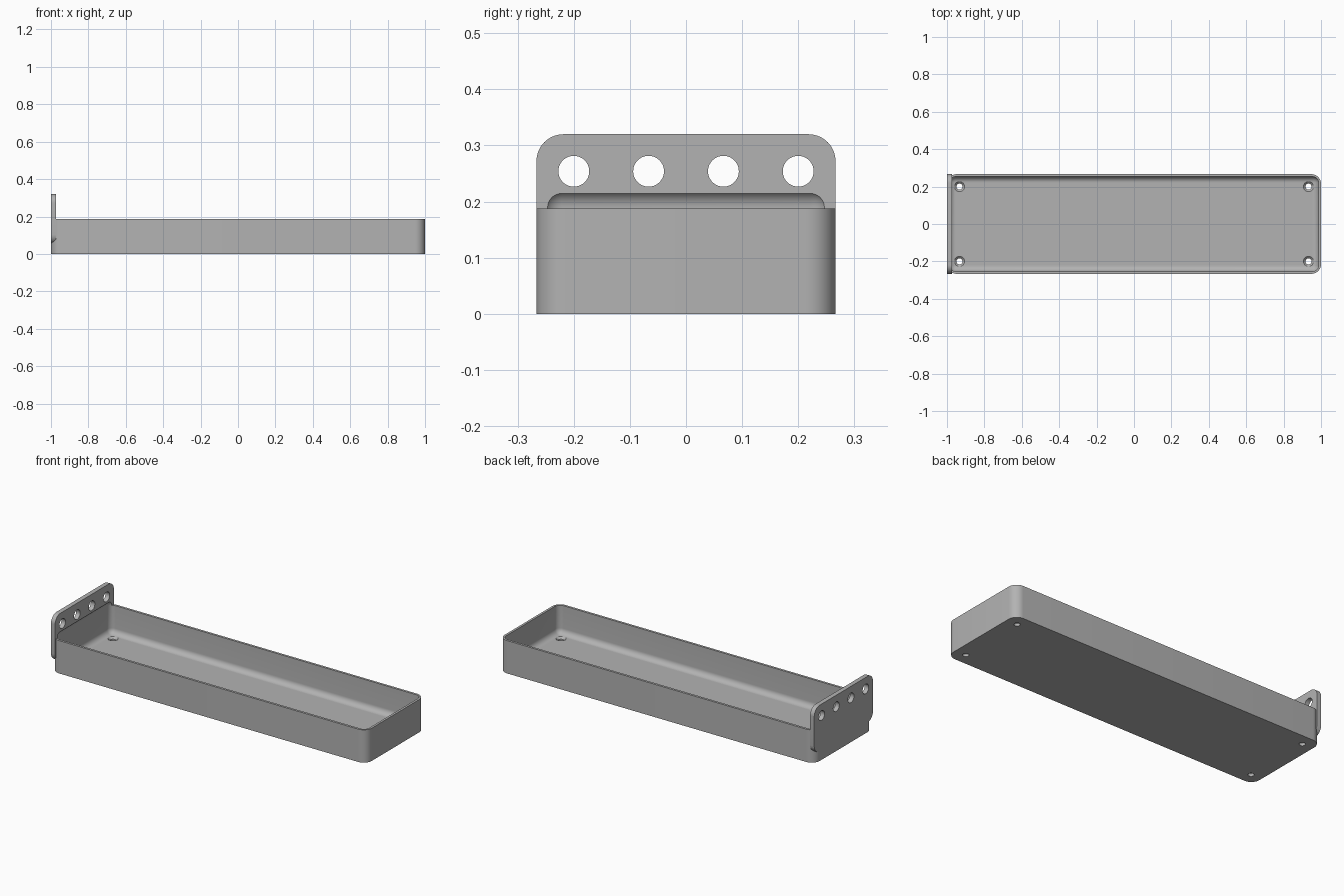
import bpy, bmesh, math
from mathutils import Matrix, Vector

if "Cube" in bpy.data.objects:
    bpy.data.objects.remove(bpy.data.objects["Cube"])

HALF_Y = 0.2665
PLATE_IN = -0.974
FLOOR = 0.026

grey = bpy.data.materials.new("plain grey")
grey.use_nodes = True
COLOUR = (0.45, 0.45, 0.45, 1)
grey.diffuse_color = COLOUR
grey.node_tree.nodes["Principled BSDF"].inputs["Base Color"].default_value = COLOUR


def finish(name, bm):
    bmesh.ops.recalc_face_normals(bm, faces=bm.faces)
    mesh = bpy.data.meshes.new(name)
    bm.to_mesh(mesh)
    bm.free()
    mesh.materials.append(grey)
    ob = bpy.data.objects.new(name, mesh)
    bpy.context.collection.objects.link(ob)
    return ob


def rounded_box(name, lo, hi, radius, axis=None, segments=10):
    """Box with the edges along one axis rounded, or all edges if axis is None."""
    lo, hi = Vector(lo), Vector(hi)
    bm = bmesh.new()
    bmesh.ops.create_cube(bm, size=1)
    for v in bm.verts:
        v.co = (lo + hi) / 2 + v.co * (hi - lo)
    edges = [e for e in bm.edges if axis is None or
             abs((e.verts[0].co - e.verts[1].co).normalized()[axis]) > 0.9]
    bmesh.ops.bevel(bm, geom=edges, offset=radius, segments=segments,
                    profile=0.5, affect='EDGES')
    return finish(name, bm)


def cone(name, centre, r1, r2, depth, turn=None):
    bm = bmesh.new()
    matrix = Matrix.Translation(centre) @ (turn or Matrix())
    bmesh.ops.create_cone(bm, cap_ends=True, segments=40, radius1=r1,
                          radius2=r2, depth=depth, matrix=matrix)
    return finish(name, bm)


def combine(target, tool, operation):
    mod = target.modifiers.new(operation.lower(), 'BOOLEAN')
    mod.operation, mod.solver, mod.object = operation, 'EXACT', tool
    bpy.context.view_layer.objects.active = target
    bpy.ops.object.modifier_apply(modifier=mod.name)
    bpy.data.objects.remove(tool)


# Tray body with rounded upright corners
tray = rounded_box("tray", (-1, -HALF_Y, 0), (1, HALF_Y, 0.188), 0.052, axis=2)

# Hanging plate on the right end
plate = rounded_box("hanging_plate", (-1, -HALF_Y, 0.055),
                    (PLATE_IN, HALF_Y, 0.32), 0.048, axis=0)
combine(tray, plate, 'UNION')

# Hollow with filleted edges, reaching slightly into the plate
wall = 0.0133
hollow = rounded_box("hollow_cutter", (-1 + wall, -HALF_Y + wall, FLOOR),
                     (1 - wall, HALF_Y - wall, 0.221), 0.032)
combine(tray, hollow, 'DIFFERENCE')

# Row of round holes through the plate
sideways = Matrix.Rotation(math.pi / 2, 4, 'Y')
for i in range(4):
    y = (i - 1.5) * 0.1333
    combine(tray, cone("plate_hole", (-0.985, y, 0.254), 0.0275, 0.0275, 0.08,
                       sideways), 'DIFFERENCE')

# Countersunk screw holes in the floor corners
for x in (-0.933, 0.933):
    for y in (-0.2, 0.2):
        combine(tray, cone("screw_hole", (x, y, 0), 0.016, 0.016, 0.1),
                'DIFFERENCE')
        combine(tray, cone("countersink", (x, y, FLOOR), 0.016, 0.038, 0.022),
                'DIFFERENCE')

bpy.ops.object.select_all(action='DESELECT')
tray.select_set(True)
bpy.context.view_layer.objects.active = tray
bpy.ops.object.shade_smooth_by_angle(angle=math.radians(30))
